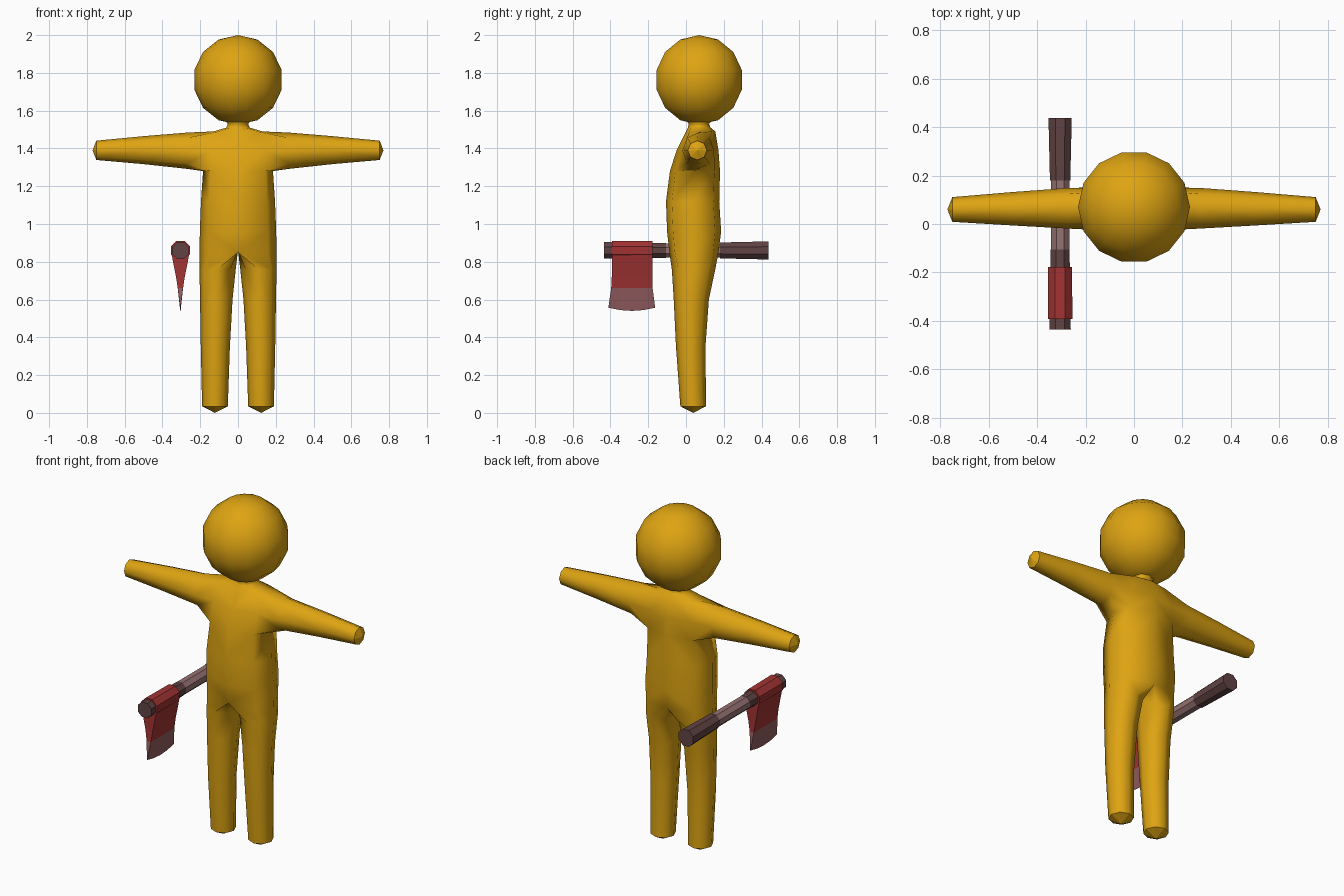
import bpy, bmesh
from math import sin, cos, pi
from mathutils import Matrix

if "Cube" in bpy.data.objects:
    bpy.data.objects.remove(bpy.data.objects["Cube"])


def material(name, rgb):
    m = bpy.data.materials.new(name)
    m.use_nodes = True
    m.diffuse_color = (*rgb, 1)
    m.node_tree.nodes["Principled BSDF"].inputs["Base Color"].default_value = (*rgb, 1)
    return m


GOLD = material("golden_yellow", (0.73, 0.37, 0.006))
RED = material("axe_red", (0.36, 0.033, 0.033))
STEEL = material("blade_edge", (0.28, 0.105, 0.11))
DARK = material("dark_grip", (0.12, 0.056, 0.056))
WOOD = material("pale_wood", (0.30, 0.165, 0.165))


def finish(bm, name, *mats):
    bmesh.ops.recalc_face_normals(bm, faces=bm.faces[:])
    me = bpy.data.meshes.new(name)
    bm.to_mesh(me)
    bm.free()
    for m in mats:
        me.materials.append(m)
    ob = bpy.data.objects.new(name, me)
    bpy.context.collection.objects.link(ob)
    return ob


def bridge(bm, a, b, closed=True, smooth=True):
    n = len(a)
    for i in range(n if closed else n - 1):
        j = (i + 1) % n
        bm.faces.new((a[i], a[j], b[j], b[i])).smooth = smooth


def fan(bm, ring, tip):
    v = bm.verts.new(tip)
    for i in range(len(ring)):
        bm.faces.new((ring[i], ring[(i + 1) % len(ring)], v))


# ---- body: one half built from rings, then mirrored ----
bm = bmesh.new()

# torso and neck half rings: height, half width, front y, back y
TORSO = [
    (0.85, 0.204, -0.088, 0.172),
    (0.96, 0.202, -0.100, 0.186),
    (1.12, 0.196, -0.106, 0.176),
    (1.28, 0.185, -0.085, 0.180),
    (1.39, 0.180, -0.050, 0.172),
    (1.49, 0.130, 0.000, 0.155),
    (1.51, 0.062, 0.010, 0.130),
    (1.53, 0.054, 0.015, 0.122),
    (1.58, 0.095, -0.025, 0.165),
]
rows = []
for z, hx, y0, y1 in TORSO:
    yc, hy = (y0 + y1) / 2, (y1 - y0) / 2
    d = 0.78 if z < 1.5 else 0.71
    half = [(0, -1), (d, -d), (1, 0), (d, d), (0, 1)]
    rows.append([bm.verts.new((hx * u, yc + hy * v, z)) for u, v in half])

ARM_LOW = 3
for r in range(len(rows) - 1):
    a, b = rows[r], rows[r + 1]
    if r in (ARM_LOW, ARM_LOW + 1):  # leave the shoulder opening
        bridge(bm, a[:2], b[:2], closed=False)
        bridge(bm, a[3:], b[3:], closed=False)
    else:
        bridge(bm, a, b, closed=False)

# arm, growing out of the shoulder opening: x, z, z radius, y, y radius
low, mid, top = rows[ARM_LOW:ARM_LOW + 3]
ring = [low[2], low[3], mid[3], top[3], top[2], top[1], mid[1], low[1]]
for x, zc, rz, yc, ry in [
    (0.27, 1.388, 0.096, 0.065, 0.084),
    (0.50, 1.391, 0.074, 0.063, 0.069),
    (0.75, 1.390, 0.051, 0.060, 0.051),
]:
    new = [bm.verts.new((x, yc + ry * sin(k * pi / 4), zc - rz * cos(k * pi / 4)))
           for k in range(8)]
    bridge(bm, ring, new)
    ring = new
fan(bm, ring, (0.77, 0.06, 1.39))

# leg, growing out of the hip and crotch: z, x, x radius, y, y radius
crotch = [bm.verts.new((0, y, 0.86)) for y in (0.11, 0.04, -0.04)]
ring = rows[0] + crotch
for z, xc, rx, yc, ry in [
    (0.76, 0.108, 0.096, 0.040, 0.115),
    (0.60, 0.115, 0.086, 0.028, 0.093),
    (0.35, 0.120, 0.077, 0.025, 0.078),
    (0.035, 0.122, 0.068, 0.038, 0.068),
]:
    new = [bm.verts.new((xc + rx * sin(k * pi / 4), yc - ry * cos(k * pi / 4), z))
           for k in range(8)]
    bridge(bm, ring, new)
    ring = new
fan(bm, ring, (0.122, 0.038, 0.0))

bmesh.ops.mirror(bm, geom=bm.verts[:] + bm.edges[:] + bm.faces[:],
                 matrix=Matrix.Identity(4), merge_dist=0.001, axis='X')
finish(bm, "body", GOLD)

# ---- head ----
bm = bmesh.new()
bmesh.ops.create_uvsphere(bm, u_segments=14, v_segments=7, radius=0.237,
                          matrix=Matrix.Translation((0, 0.07, 1.763)) @ Matrix.Rotation(pi / 2, 4, 'Z'))
for f in bm.faces:
    f.smooth = True
finish(bm, "head", GOLD)

# ---- axe ----
AX, AZ = -0.305, 0.86


def rod(name, mat, y0, r0, y1, r1):
    """Eight-sided rod along y; the radii are across the flats."""
    bm = bmesh.new()
    ends = []
    for y, r in ((y0, r0), (y1, r1)):
        r /= cos(pi / 8)
        ends.append([bm.verts.new((AX + r * cos((k + 0.5) * pi / 4), y,
                                   AZ + r * sin((k + 0.5) * pi / 4))) for k in range(8)])
    bridge(bm, *ends, smooth=False)
    for e in ends:
        bm.faces.new(e)
    return finish(bm, name, mat)


rod("handle_front", DARK, -0.435, 0.044, -0.105, 0.039)
rod("handle_shaft", WOOD, -0.105, 0.038, 0.18, 0.038)
rod("handle_grip", DARK, 0.18, 0.042, 0.437, 0.048)
rod("axe_collar", RED, -0.393, 0.051, -0.177, 0.049)

# blade wedge: height, half thickness, front y, back y, sag of the row
bm = bmesh.new()
COLS = 4
prev = None
for z, t, y0, y1, sag in [
    (0.86, 0.050, -0.393, -0.177, 0),
    (0.80, 0.039, -0.393, -0.177, 0),
    (0.72, 0.023, -0.393, -0.178, 0),
    (0.66, 0.014, -0.396, -0.177, 0),
    (0.557, 0.001, -0.411, -0.163, 0.017),
]:
    sides = []
    for s in (-1, 1):
        line = []
        for c in range(COLS + 1):
            u = c / COLS
            line.append(bm.verts.new((AX + s * t, y0 + (y1 - y0) * u,
                                      z - sag * 4 * u * (1 - u))))
        sides.append(line)
    loop = sides[0] + sides[1][::-1]
    if prev:
        bridge(bm, prev, loop, smooth=False)
    else:
        bm.faces.new(loop)
    prev = loop
bm.faces.new(prev)
for f in bm.faces:
    f.material_index = int(f.calc_center_median().z < 0.655)
finish(bm, "axe_blade", RED, STEEL)
